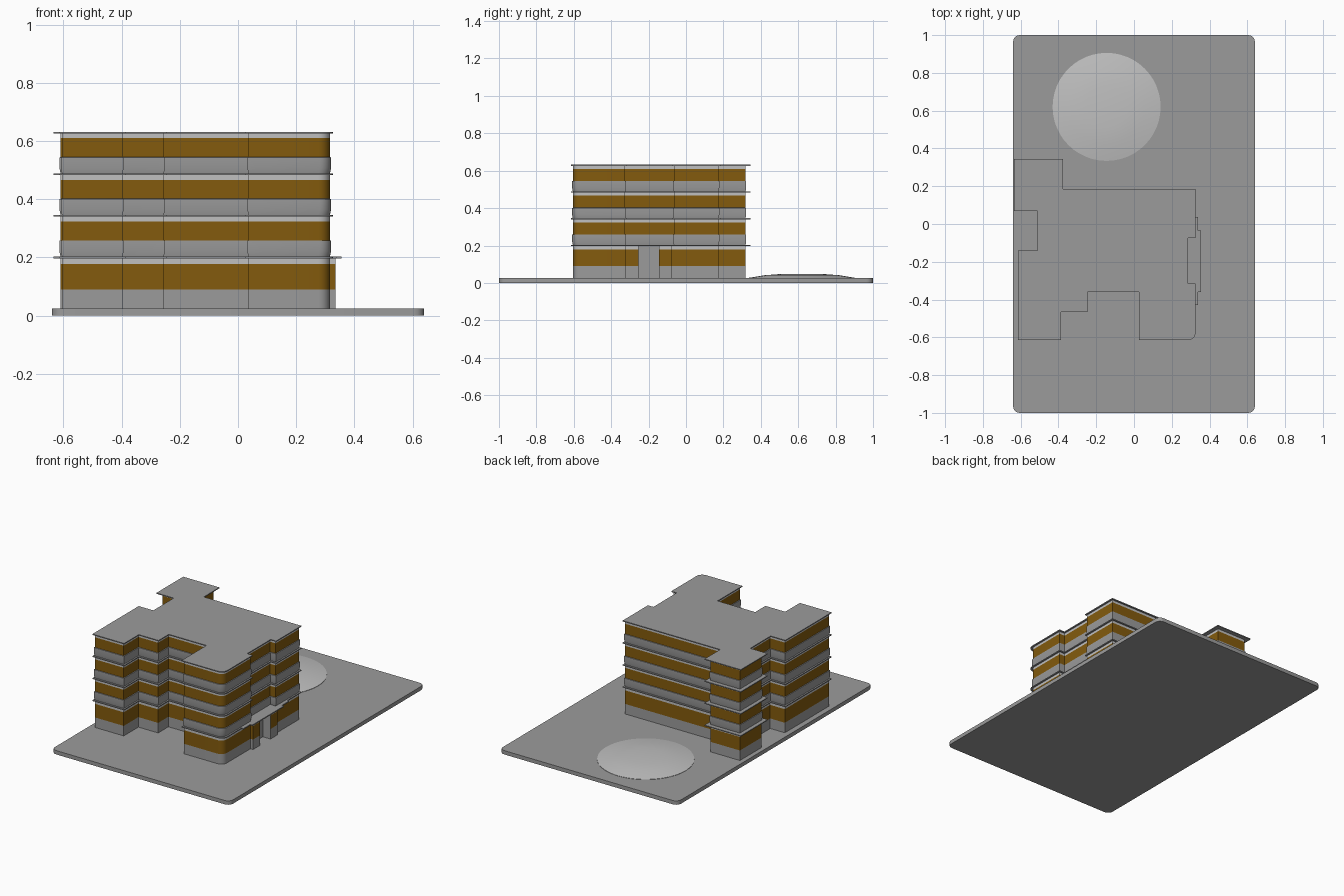
import bpy, bmesh, math
from mathutils import Vector

if "Cube" in bpy.data.objects:
    bpy.data.objects.remove(bpy.data.objects["Cube"])


def material(name, rgb):
    m = bpy.data.materials.new(name)
    m.diffuse_color = (*rgb, 1)
    m.use_nodes = True
    m.node_tree.nodes["Principled BSDF"].inputs["Base Color"].default_value = m.diffuse_color
    return m


GREY = material("concrete grey", (0.33, 0.33, 0.33))
BROWN = material("window brown", (0.23, 0.105, 0.004))
LIGHT = material("light grey", (0.53, 0.53, 0.53))
MATS = [GREY, BROWN, LIGHT]

# Wall corners (counter-clockwise) and the slab overhang of the edge that starts there
FRONT = [(-0.605, -0.605, .01), (-0.397, -0.605, .01), (-0.397, -0.455, .01),
         (-0.255, -0.455, .01), (-0.255, -0.35, .01), (0.036, -0.35, .01),
         (0.036, -0.605, .01), (0.316, -0.605, .01)]
BACK = [(0.316, 0.174, .01), (-0.4, 0.174, .025), (-0.4, 0.318, .027),
        (-0.61, 0.318, .025), (-0.61, 0.095, .025), (-0.5, 0.095, .01),
        (-0.5, -0.15, .01), (-0.605, -0.15, .01)]
RECESS = [(0.316, -0.325, .01), (0.277, -0.325, .01), (0.277, -0.065, .01), (0.316, -0.065, .01)]
ENTRANCE = [(0.316, -0.325, .01), (0.335, -0.325, .01), (0.335, -0.255, .01), (0.28, -0.255, .01),
            (0.28, -0.145, .01), (0.335, -0.145, .01), (0.335, -0.075, .01), (0.316, -0.075, .01)]
UPPER = FRONT + RECESS + BACK
GROUND = FRONT + ENTRANCE + BACK


def outline(rows, slab=False, extra=0.0):
    """Offset a right-angled plan edge by edge and round its front right corner."""
    n, pts = len(rows), []
    for i in range(n):
        p = Vector(rows[i][:2])
        for j in (i - 1, i):
            d = (Vector(rows[(j + 1) % n][:2]) - Vector(rows[j][:2])).normalized()
            p += Vector((d.y, -d.x)) * ((rows[j][2] if slab else 0) + extra)
        if i == len(FRONT) - 1:
            r = 0.04
            for k in range(7):
                a = -math.pi / 2 + k * math.pi / 12
                pts.append((p.x - r + r * math.cos(a), p.y + r + r * math.sin(a)))
        else:
            pts.append((p.x, p.y))
    return pts


def loft(name, rings, mats):
    """Skin stacked outlines [(points, z)] with one material index per band, and cap the ends."""
    bm = bmesh.new()
    loops = [[bm.verts.new((x, y, z)) for x, y in pts] for pts, z in rings]
    n = len(loops[0])
    for a, b, m in zip(loops, loops[1:], mats):
        for i in range(n):
            j = (i + 1) % n
            bm.faces.new((a[i], a[j], b[j], b[i])).material_index = m
    bm.faces.new(loops[0][::-1]).material_index = mats[0]
    bm.faces.new(loops[-1]).material_index = mats[-1]
    me = bpy.data.meshes.new(name)
    bm.to_mesh(me)
    bm.free()
    for m in MATS:
        me.materials.append(m)
    ob = bpy.data.objects.new(name, me)
    bpy.context.collection.objects.link(ob)
    return ob


def prism(name, pts, z0, z1, mat=0):
    return loft(name, [(pts, z0), (pts, z1)], [mat])


def smooth(ob):
    bpy.context.view_layer.objects.active = ob
    ob.select_set(True)
    bpy.ops.object.shade_smooth_by_angle(angle=math.radians(25))
    ob.select_set(False)


# Ground plate with rounded corners
plate = []
for q, (sx, sy) in enumerate([(1, 1), (-1, 1), (-1, -1), (1, -1)]):
    for k in range(6):
        a = (q + k / 5) * math.pi / 2
        plate.append((sx * 0.605 + 0.035 * math.cos(a), sy * 0.965 + 0.035 * math.sin(a)))
smooth(prism("base_plate", plate, 0, 0.025))


# Low round mound behind the building
def circle(r, n=48):
    return [(-0.145 + r * math.cos(t * 2 * math.pi / n), 0.62 + r * math.sin(t * 2 * math.pi / n))
            for t in range(n)]


smooth(loft("mound", [(circle(0.286), 0.022), (circle(0.286), 0.027), (circle(0.2), 0.041),
                      (circle(0.11), 0.048), (circle(0.01), 0.049)], [2, 2, 2, 2]))

# Ground floor walls; faces inside the doorway are all grey
g = outline(GROUND)
ground = loft("ground_floor", [(g, 0.024), (g, 0.09), (g, 0.178), (g, 0.198)], [0, 1, 2])
for f in ground.data.polygons:
    if f.center.x > 0.27 and -0.256 < f.center.y < -0.144:
        f.material_index = 0
smooth(ground)

# Upper floors: grey sill band, brown window band, light header
wall, sill = outline(UPPER), outline(UPPER, extra=0.004)
slab = outline(UPPER, slab=True)
levels = [0.197, 0.34, 0.483, 0.626]
for i, (z, top) in enumerate(zip(levels, levels[1:])):
    rings = [(wall, z + 0.005), (sill, z + 0.025), (sill, z + 0.061), (wall, z + 0.062),
             (wall, top - 0.016), (wall, top + 0.001)]
    smooth(loft(f"upper_floor_{i + 1}", rings, [0, 0, 0, 1, 2]))

# Overhanging floor slabs and roof
for i, z in enumerate(levels):
    name = "roof" if i == 3 else f"floor_slab_{i + 1}"
    smooth(prism(name, slab, z, z + 0.006))

# Stepped entrance canopy
canopy = [(0.27, -0.43), (0.34, -0.43), (0.34, -0.36), (0.355, -0.36), (0.355, -0.035),
          (0.34, -0.035), (0.34, 0.038), (0.27, 0.038)]
prism("entrance_canopy", canopy, 0.1965, 0.2035)
